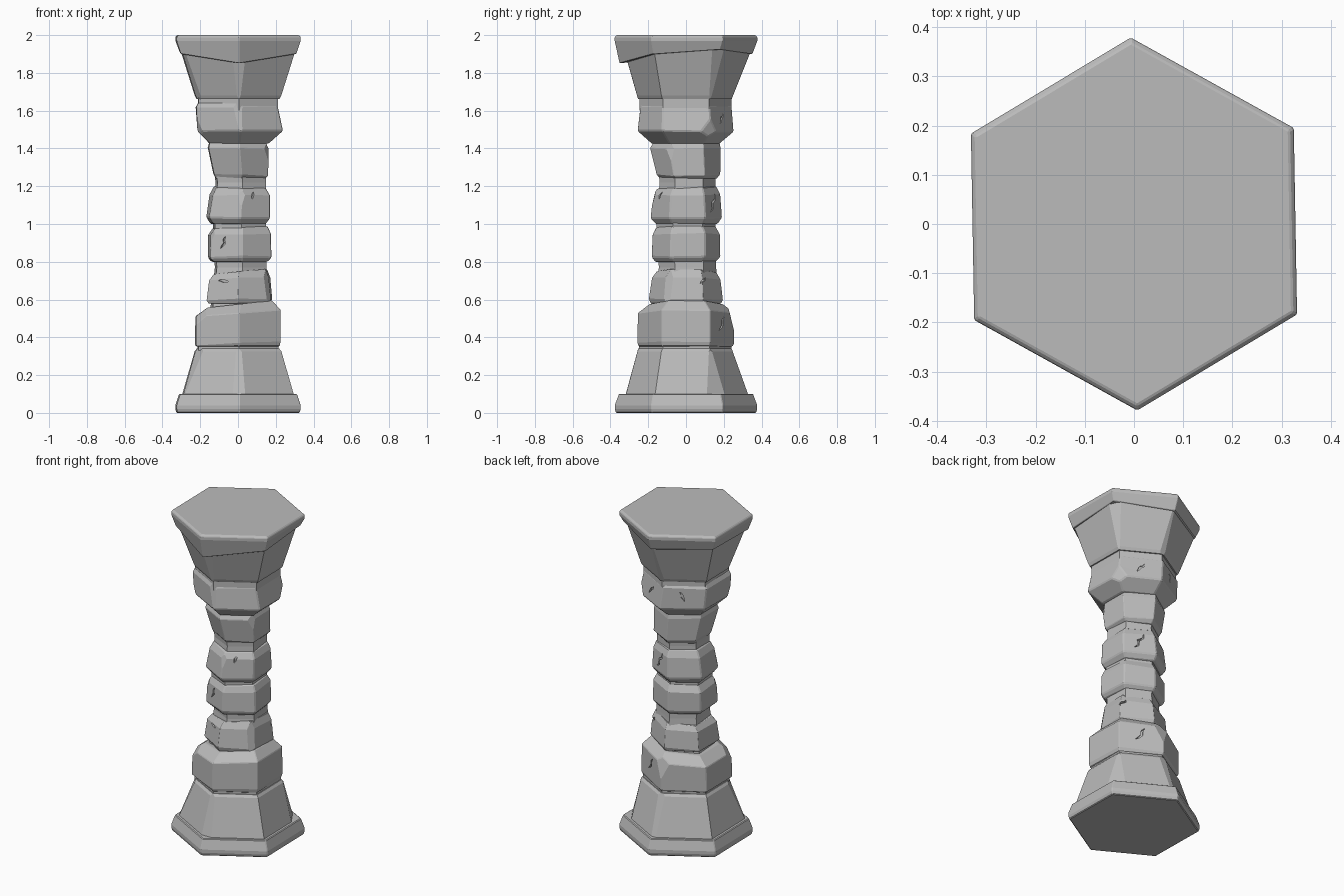
import bpy, bmesh, math, random
from mathutils import Vector, Matrix

random.seed(4)
old = bpy.data.objects.get("Cube")
if old:
    bpy.data.objects.remove(old, do_unlink=True)

stone = bpy.data.materials.new("stone grey")
stone.use_nodes = True
GREY = (0.5, 0.5, 0.5, 1)
stone.diffuse_color = GREY
bsdf = next(n for n in stone.node_tree.nodes if n.type == 'BSDF_PRINCIPLED')
bsdf.inputs["Base Color"].default_value = GREY
bsdf.inputs["Roughness"].default_value = 0.9


def corner_dir(k, twist=1.0):
    a = math.radians(-90 + 60 * k + twist)
    return Vector((math.cos(a), math.sin(a), 0))


def finish(name, bm):
    bmesh.ops.recalc_face_normals(bm, faces=bm.faces)
    mesh = bpy.data.meshes.new(name)
    bm.to_mesh(mesh)
    bm.free()
    mesh.materials.append(stone)
    ob = bpy.data.objects.new(name, mesh)
    bpy.context.collection.objects.link(ob)
    return ob


def hex_stone(name, rings, twist=1.0, jitter=0.0, tilt=(0, 0), chips=(), drop=None, bevel=0.006):
    """Loft hexagonal rings (z, radius, centre x, centre y); tilt grows with height.
    chips: (corner, z, radial distance, upward slope of the cut)
    drop: per-corner height change of the lowest ring"""
    bm = bmesh.new()
    loops = []
    lean = [random.uniform(-jitter, jitter) for _ in range(6)]
    for i, (z, r, cx, cy) in enumerate(rings):
        t = i / (len(rings) - 1)
        loop = []
        for k in range(6):
            rr = r + lean[k] + random.uniform(-jitter, jitter) * 0.6
            p = corner_dir(k, twist) * rr + Vector((cx, cy, z))
            p.z += t * (tilt[0] * p.x + tilt[1] * p.y)
            if drop and i == 0:
                p.z += drop[k]
            if jitter and 0 < i < len(rings) - 1:
                p.z += random.uniform(-jitter, jitter)
            loop.append(bm.verts.new(p))
        loops.append(loop)
    for a, b in zip(loops, loops[1:]):
        for k in range(6):
            n = (k + 1) % 6
            bm.faces.new((a[k], a[n], b[n], b[k]))
    bm.faces.new(loops[0][::-1])
    bm.faces.new(loops[-1])
    # Knock flat facets off the corners
    for k, z, dist, slope in chips:
        d = corner_dir(k, twist)
        cut = bmesh.ops.bisect_plane(
            bm, geom=bm.verts[:] + bm.edges[:] + bm.faces[:],
            plane_co=d * dist + Vector((0, 0, z)),
            plane_no=(d + Vector((0, 0, slope))).normalized(), clear_outer=True)
        edges = [e for e in cut["geom_cut"] if isinstance(e, bmesh.types.BMEdge)]
        bmesh.ops.holes_fill(bm, edges=edges, sides=0)
    ob = finish(name, bm)
    if bevel:
        mod = ob.modifiers.new("worn edges", 'BEVEL')
        mod.width = bevel
        mod.segments = 1
        mod.limit_method = 'ANGLE'
        mod.angle_limit = math.radians(35)
    return ob


def crack(target, angle, z, apothem, length, lean):
    """Cut a jagged tapering crack into a stone."""
    bm = bmesh.new()
    steps = 5
    upper, lower = [], []
    for i in range(steps):
        t = i / (steps - 1)
        u = (t - 0.5) * length
        w = 0.001 + 0.006 * math.sin(math.pi * t)
        v = random.uniform(-0.1, 0.1) * length
        upper.append(bm.verts.new((0, u, v + w)))
        lower.append(bm.verts.new((0, u, v - w)))
    face = bm.faces.new(lower + upper[::-1])
    ext = bmesh.ops.extrude_face_region(bm, geom=[face])
    bmesh.ops.translate(bm, vec=(0.06, 0, 0),
                        verts=[v for v in ext["geom"] if isinstance(v, bmesh.types.BMVert)])
    place = (Matrix.Rotation(math.radians(angle), 4, 'Z')
             @ Matrix.Translation((apothem - 0.014, 0, z))
             @ Matrix.Rotation(math.radians(lean), 4, 'X'))
    bmesh.ops.transform(bm, matrix=place, verts=bm.verts)
    cutter = finish("crack_cutter", bm)
    cutter.hide_render = True
    mod = target.modifiers.new("crack", 'BOOLEAN')
    mod.operation = 'DIFFERENCE'
    mod.solver = 'EXACT'
    mod.object = cutter
    bpy.context.view_layer.objects.active = target
    for m in [m.name for m in target.modifiers]:
        bpy.ops.object.modifier_apply(modifier=m)
    bpy.data.objects.remove(cutter, do_unlink=True)


# Foot
hex_stone("plinth", [(0, .372, 0, 0), (.02, .379, 0, 0), (.04, .379, 0, 0), (.10, .357, 0, 0)], bevel=.004)
hex_stone("foot_flare", [(.09, .340, 0, 0), (.325, .263, 0, -.003), (.34, .250, 0, -.003)],
          chips=[(0, .2, .291, .27), (2, .22, .279, .22), (5, .22, .284, .40), (3, .2, .292, .36)], bevel=0)
hex_stone("foot_groove", [(.33, .245, 0, -.003), (.38, .245, 0, -.003)], bevel=0)
foot_block = hex_stone("foot_block", [(.352, .250, 0, -.003), (.368, .258, 0, -.003),
                       (.53, .257, 0, -.003), (.575, .195, .01, 0)],
                       tilt=(.11, 0), jitter=.003, chips=[(5, .52, .225, .7), (3, .5, .238, .25)])

# Shaft core showing between the stones
hex_stone("shaft_core", [(.5, .178, .008, 0), (.77, .152, .014, .008), (1.0, .157, .008, 0),
                         (1.22, .148, .014, .008), (1.48, .165, 0, 0)], twist=4, bevel=0)

# Shaft stones
shaft_1 = hex_stone("shaft_stone_1", [(.58, .186, .006, -.002), (.60, .194, .006, -.002),
                    (.71, .180, .008, 0), (.745, .158, .012, .003)],
                    twist=-2, jitter=.004, tilt=(.10, -.02), chips=[(1, .7, .176, .15)])
shaft_2 = hex_stone("shaft_stone_2", [(.80, .165, .008, 0), (.825, .187, .008, 0),
                    (.945, .183, .008, .002), (.985, .160, .012, 0)],
                    twist=4, jitter=.004, tilt=(.03, .02), chips=[(5, .93, .168, .3)])
shaft_3 = hex_stone("shaft_stone_3", [(1.00, .164, .002, 0), (1.03, .190, .002, -.002),
                    (1.155, .178, .010, 0), (1.195, .155, .012, .003)],
                    twist=3, jitter=.005, tilt=(-.02, .04), chips=[(0, 1.14, .170, .25)])
shaft_4 = hex_stone("shaft_stone_4", [(1.24, .150, .014, .012), (1.26, .166, .014, .012),
                    (1.40, .185, .002, -.004), (1.435, .172, 0, 0)],
                    twist=2, jitter=.005, tilt=(-.05, 0), chips=[(1, 1.4, .172, .1), (0, 1.27, .158, -.3)])

# Head
head_block = hex_stone("head_block", [(1.425, .180, .005, 0), (1.49, .260, .010, 0),
                       (1.62, .250, -.006, -.003), (1.645, .236, -.005, -.003)],
                       jitter=.004, chips=[(2, 1.5, .243, -.2), (0, 1.6, .243, .12), (5, 1.5, .240, -.25)])
hex_stone("head_groove", [(1.60, .243, 0, -.003), (1.68, .243, 0, -.003)], bevel=0)
hex_stone("head_flare", [(1.662, .252, 0, -.003), (1.68, .262, 0, -.003), (1.93, .352, 0, 0)],
          chips=[(0, 1.80, .293, -.28), (5, 1.80, .294, -.38), (2, 1.78, .286, -.3), (3, 1.8, .297, -.4)], bevel=0)
hex_stone("top_slab", [(1.89, .353, 0, 0), (1.97, .379, 0, 0), (1.99, .379, 0, 0), (2.0, .368, 0, 0)],
          drop=[-.04, .01, .035, .01, .02, .01], bevel=.003)

# Cracks, each by facing angle, height, distance out, length and lean
for target, cracks in (
        (foot_block, [(60, .47, .222, .09, 60)]),
        (shaft_1, [(-120, .70, .158, .06, 0), (30, .70, .155, .05, 40)]),
        (shaft_2, [(-120, .90, .158, .07, 70)]),
        (shaft_3, [(60, 1.11, .158, .11, 60), (-60, 1.15, .158, .04, 60)]),
        (head_block, [(60, 1.56, .222, .07, 50), (120, 1.57, .222, .06, 120)])):
    for c in cracks:
        crack(target, *c)
